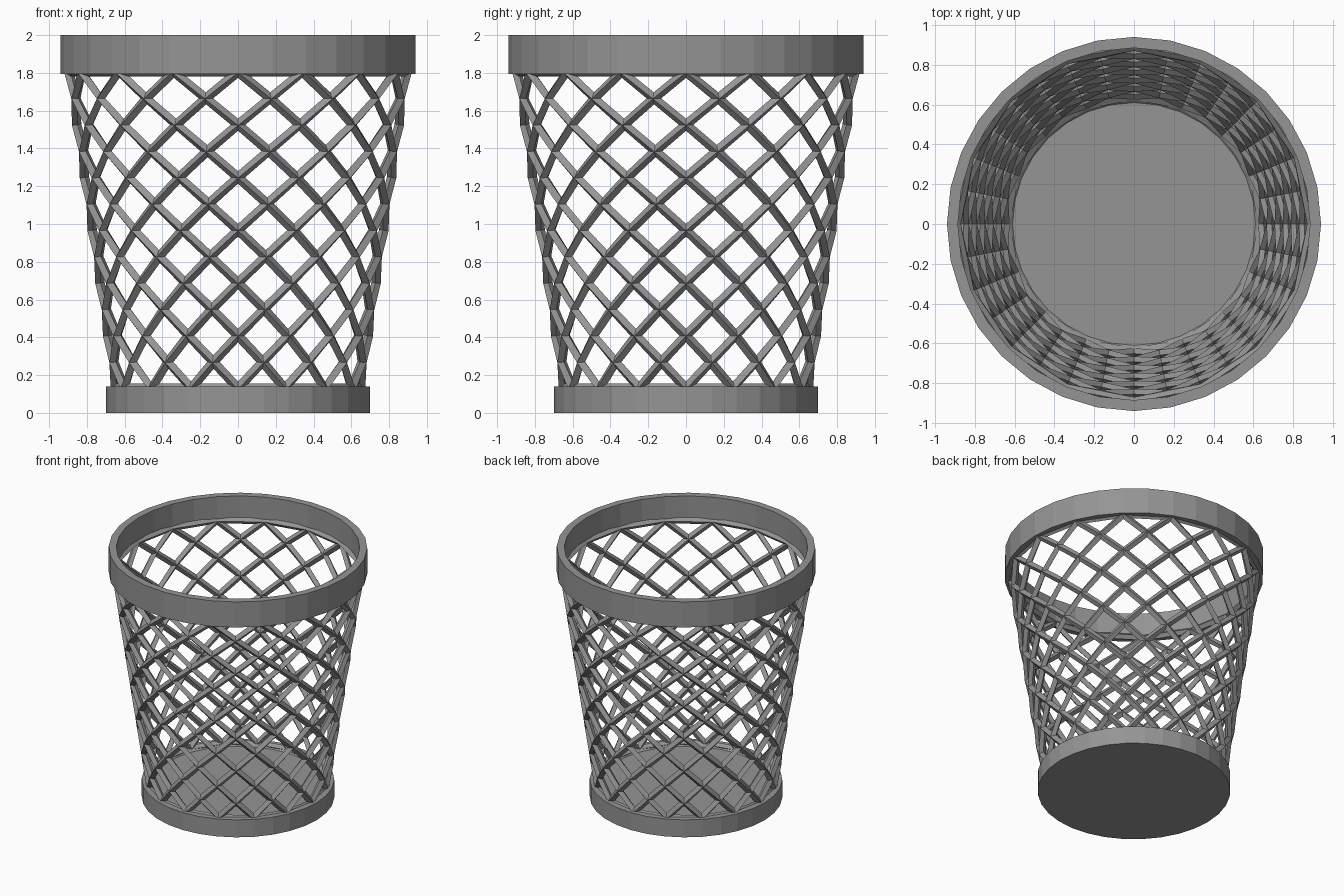
import bpy, bmesh, math

if "Cube" in bpy.data.objects:
    bpy.data.objects.remove(bpy.data.objects["Cube"])

SEG = 32
grey = bpy.data.materials.new("grey_plastic")
grey.diffuse_color = (0.3, 0.3, 0.3, 1)
grey.use_nodes = True
grey.node_tree.nodes["Principled BSDF"].inputs["Base Color"].default_value = grey.diffuse_color


def finish(name, bm):
    bmesh.ops.recalc_face_normals(bm, faces=bm.faces)
    me = bpy.data.meshes.new(name)
    bm.to_mesh(me)
    bm.free()
    me.materials.append(grey)
    ob = bpy.data.objects.new(name, me)
    bpy.context.collection.objects.link(ob)
    return ob


def lathe(name, profile, closed):
    """Turn (radius, z) points round z; open profiles get end caps."""
    bm = bmesh.new()
    rings = [[bm.verts.new((r * math.cos(2 * math.pi * i / SEG),
                            r * math.sin(2 * math.pi * i / SEG), z))
              for i in range(SEG)] for r, z in profile]
    pairs = list(zip(rings, rings[1:]))
    if closed:
        pairs.append((rings[-1], rings[0]))
    else:
        bm.faces.new(rings[0])
        bm.faces.new(rings[-1])
    for a, b in pairs:
        for i in range(SEG):
            j = (i + 1) % SEG
            bm.faces.new((a[i], a[j], b[j], b[i]))
    return finish(name, bm)


# Top rim and base with shallow recessed floor
lathe("rim", [(0.94, 1.795), (0.94, 2.0), (0.885, 2.0), (0.885, 1.795)], True)
lathe("base", [(0.70, 0), (0.70, 0.14), (0.63, 0.14), (0.61, 0.12)], False)

# Diamond lattice wall: staggered nodes on a cone, turned into struts
ROWS, Z0, Z1, THICK = 12, 0.13, 1.805, 0.05
bm = bmesh.new()
node = {}
for k in range(ROWS + 1):
    z = Z0 + (Z1 - Z0) * k / ROWS
    r = 0.655 + 0.147 * z - THICK / 2
    for j in range(k % 2, SEG, 2):
        a = 2 * math.pi * j / SEG
        node[k, j] = bm.verts.new((r * math.cos(a), r * math.sin(a), z))
for k in range(ROWS + 1):
    for j in range(k % 2, SEG, 2):
        l, m, n = j, (j + 1) % SEG, (j + 2) % SEG
        corners = [node[k, l]]
        if k > 0:
            corners.append(node[k - 1, m])
        corners.append(node[k, n])
        if k < ROWS:
            corners.append(node[k + 1, m])
        bm.faces.new(corners)
wall = finish("lattice_wall", bm)
wire = wall.modifiers.new("struts", 'WIREFRAME')
wire.thickness = THICK
wire.offset = 0
wire.use_even_offset = True
wire.use_boundary = True
wire.use_replace = True
